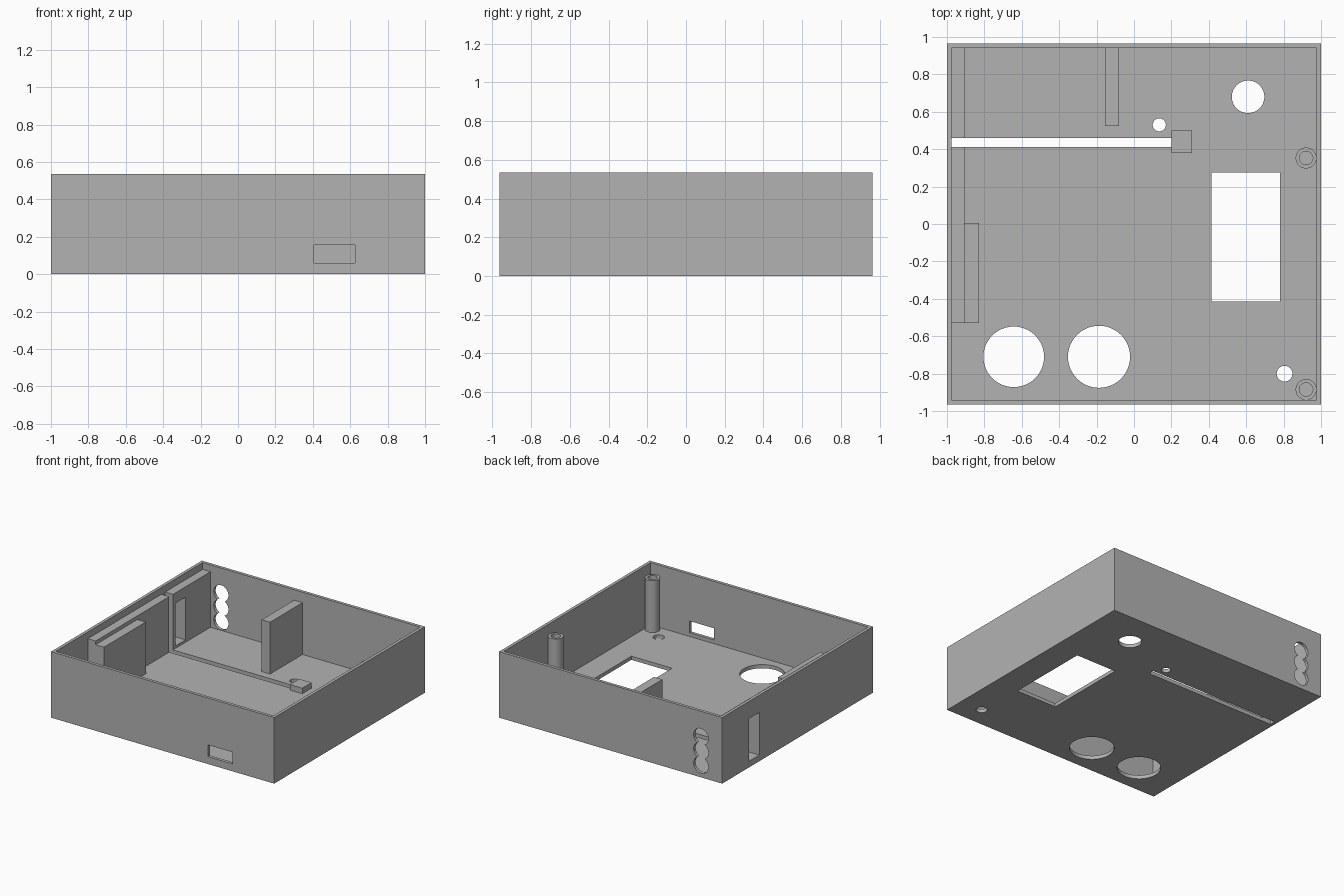
import bpy
import math
from mathutils import Matrix

cube = bpy.data.objects.get("Cube")
if cube:
    bpy.data.objects.remove(cube, do_unlink=True)

grey = bpy.data.materials.new("plain grey")
grey.use_nodes = True
grey.diffuse_color = (0.45, 0.45, 0.45, 1)
grey.node_tree.nodes["Principled BSDF"].inputs["Base Color"].default_value = (0.45, 0.45, 0.45, 1)

HX, HY, TOP = 1.0, 0.965, 0.535
WALL, FLOOR = 0.025, 0.03
IX, IY = HX - WALL, HY - WALL


def box(name, x, y, z):
    """Box from (min, max) ranges."""
    bpy.ops.mesh.primitive_cube_add(size=1)
    ob = bpy.context.object
    ob.name = name
    size = [b - a for a, b in (x, y, z)]
    mid = [(a + b) / 2 for a, b in (x, y, z)]
    ob.data.transform(Matrix.Translation(mid) @ Matrix.Diagonal((*size, 1)))
    ob.data.materials.append(grey)
    return ob


def cylinder(name, x, y, r, z, along_y=False):
    """Upright cylinder over a z range, or one lying along y at height z."""
    depth = 0.2 if along_y else z[1] - z[0]
    bpy.ops.mesh.primitive_cylinder_add(vertices=48, radius=r, depth=depth)
    ob = bpy.context.object
    ob.name = name
    if along_y:
        turn = Matrix.Rotation(math.pi / 2, 4, "X")
        ob.data.transform(Matrix.Translation((x, y, z)) @ turn)
    else:
        ob.data.transform(Matrix.Translation((x, y, sum(z) / 2)))
    ob.data.materials.append(grey)
    return ob


def cut(target, cutters):
    """Subtract the cutters, bake the result and drop the cutters."""
    for c in cutters:
        c.hide_render = True
        m = target.modifiers.new("cut", "BOOLEAN")
        m.operation, m.solver, m.object = "DIFFERENCE", "EXACT", c
    graph = bpy.context.evaluated_depsgraph_get()
    mesh = bpy.data.meshes.new_from_object(target.evaluated_get(graph))
    target.modifiers.clear()
    target.data = mesh
    for c in cutters:
        bpy.data.objects.remove(c, do_unlink=True)


def smooth(ob):
    bpy.ops.object.select_all(action="DESELECT")
    ob.select_set(True)
    bpy.context.view_layer.objects.active = ob
    bpy.ops.object.shade_smooth_by_angle(angle=math.radians(30))


def side_slot():
    return box("side_slot", (-1.1, -0.8), (0.49, 0.62), (0.05, 0.395))


# Open tray with all its openings
tray = box("tray", (-HX, HX), (-HY, HY), (0, TOP))
through = (-0.1, 0.1)
openings = [
    box("cavity", (-IX, IX), (-IY, IY), (FLOOR, 1)),
    box("floor_window", (0.415, 0.78), (-0.415, 0.275), through),
    box("floor_slit", (-IX, 0.2), (0.412, 0.46), through),
    box("front_port", (0.405, 0.625), (-1.1, -0.9), (0.06, 0.155)),
    side_slot(),
]
for x, y, r in [(0.61, 0.68, 0.087), (0.135, 0.53, 0.035), (0.805, -0.8, 0.042),
                (-0.643, -0.71, 0.162), (-0.187, -0.71, 0.166)]:
    openings.append(cylinder("floor_hole", x, y, r, through))
for step in (-1, 0, 1):
    openings.append(cylinder("back_hole", -0.81, HY, 0.066, 0.215 + step * 0.115, True))
cut(tray, openings)
smooth(tray)

# Thick rails along the side wall, split by the slit
rail_x = (-IX, -0.905)
box("front_side_rail", rail_x, (-0.53, 0.412), (FLOOR, 0.48))
back_rail = box("back_side_rail", rail_x, (0.46, IY), (FLOOR, 0.48))
cut(back_rail, [side_slot()])

# Inner step, back partition and stop block
box("side_step", (-0.905, -0.83), (-0.53, 0.005), (FLOOR, 0.45))
box("back_partition", (-0.155, -0.08), (0.525, IY), (FLOOR, 0.45))
box("slit_stop_block", (0.2, 0.31), (0.38, 0.5), (FLOOR, 0.075))

# Hollow screw posts
for name, y in (("back_post", 0.353), ("front_post", -0.885)):
    post = cylinder(name, 0.92, y, 0.056, (FLOOR, 0.45))
    cut(post, [cylinder("bore", 0.92, y, 0.036, (FLOOR + 0.01, 0.6))])
    smooth(post)
